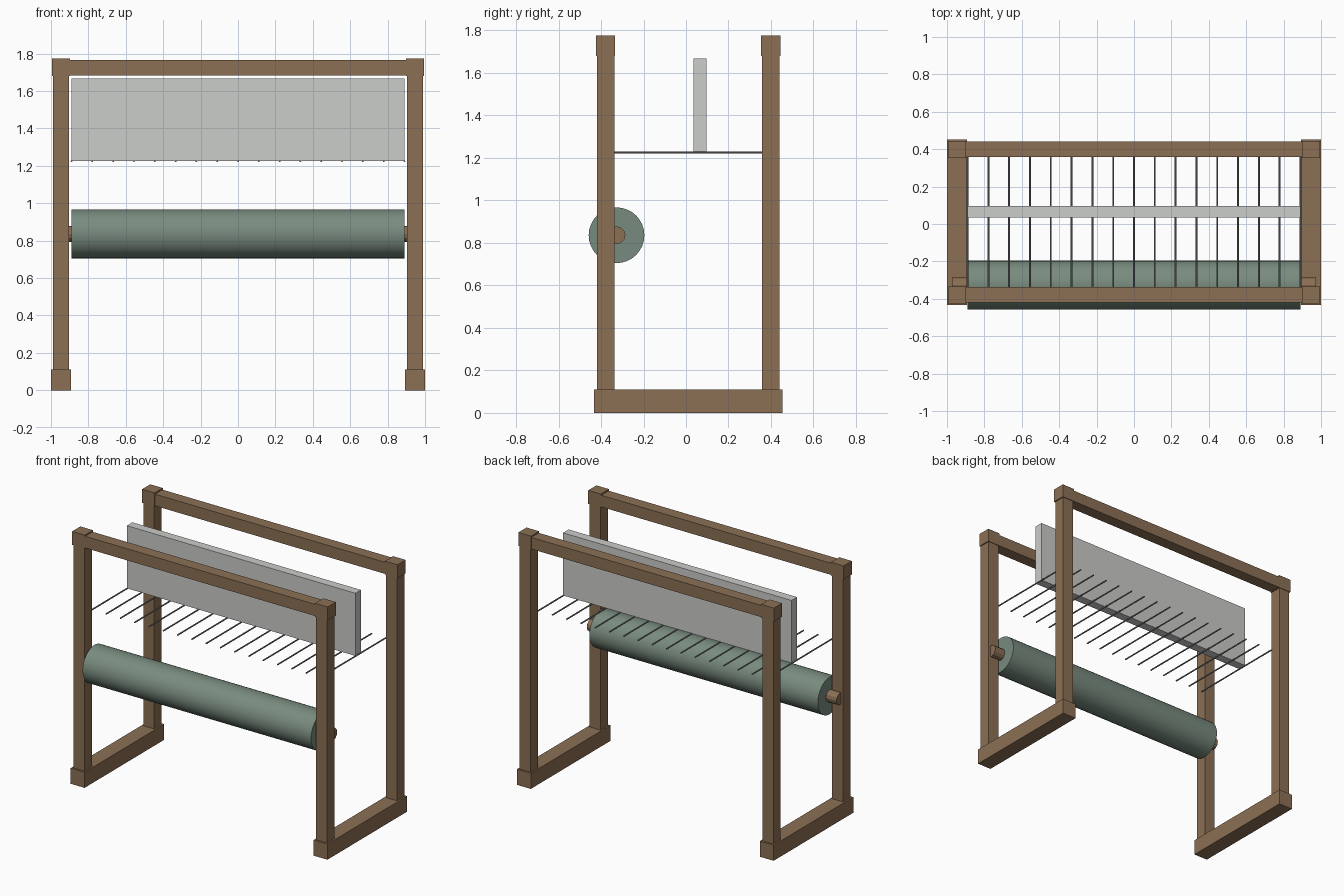
import bpy
from math import pi

cube = bpy.data.objects.get("Cube")
if cube:
    bpy.data.objects.remove(cube, do_unlink=True)


def material(name, r, g, b):
    m = bpy.data.materials.new(name)
    m.use_nodes = True
    m.diffuse_color = (r, g, b, 1)
    bsdf = m.node_tree.nodes["Principled BSDF"]
    bsdf.inputs["Base Color"].default_value = (r, g, b, 1)
    bsdf.inputs["Roughness"].default_value = 0.8
    return m


wood = material("brown wood", 0.26, 0.16, 0.09)
board = material("pale grey", 0.60, 0.61, 0.59)
cloth = material("muted green", 0.19, 0.26, 0.21)
metal = material("rod grey", 0.22, 0.22, 0.22)


def box(name, x, y, z, mat):
    """Box from (min, max) ranges along each axis."""
    bpy.ops.mesh.primitive_cube_add(size=1)
    o = bpy.context.object
    o.name = name
    o.data.materials.append(mat)
    size = [b - a for a, b in (x, y, z)]
    mid = [(a + b) / 2 for a, b in (x, y, z)]
    for v in o.data.vertices:
        v.co = [c * s for c, s in zip(v.co, size)]
    o.location = mid
    return o


def rod(name, radius, length, centre, rotation, sides, mat):
    bpy.ops.mesh.primitive_cylinder_add(vertices=sides, radius=radius, depth=length,
                                        location=centre, rotation=rotation)
    o = bpy.context.object
    o.name = name
    o.data.materials.append(mat)
    return o


FRONT, BACK = (-0.42, -0.337), (0.357, 0.44)

# Feet, posts and post caps
for side, s in (("left", 1), ("right", -1)):
    def span(a, b):
        return tuple(sorted((s * a, s * b)))
    box(side + "_foot", span(0.892, 1.0), (-0.433, 0.453), (0, 0.11), wood)
    for end, y in (("front", FRONT), ("back", BACK)):
        box(f"{end}_{side}_post", span(0.903, 0.988), y, (0.11, 1.69), wood)
        box(f"{end}_{side}_cap", span(0.897, 0.995), (y[0] - 0.004, y[1] + 0.004),
            (1.68, 1.775), wood)

# Top beams
for end, y in (("front", FRONT), ("back", BACK)):
    box(end + "_beam", (-0.9, 0.9), y, (1.683, 1.765), wood)

# Hanging board with rods beneath it
box("hanging_board", (-0.89, 0.89), (0.035, 0.097), (1.227, 1.668), board)
for i in range(17):
    rod(f"cross_rod_{i + 1}", 0.005, 0.73, (0.89 * (i - 8) / 8, 0.01, 1.225),
        (pi / 2, 0, 0), 8, metal)

# Roller on its shaft
axis = (0, -0.327, 0.836)
rod("roller", 0.131, 1.78, axis, (0, pi / 2, 0), 32, cloth)
bpy.ops.object.shade_smooth_by_angle()
rod("roller_shaft", 0.042, 1.945, axis, (0, pi / 2, 0), 12, wood)
